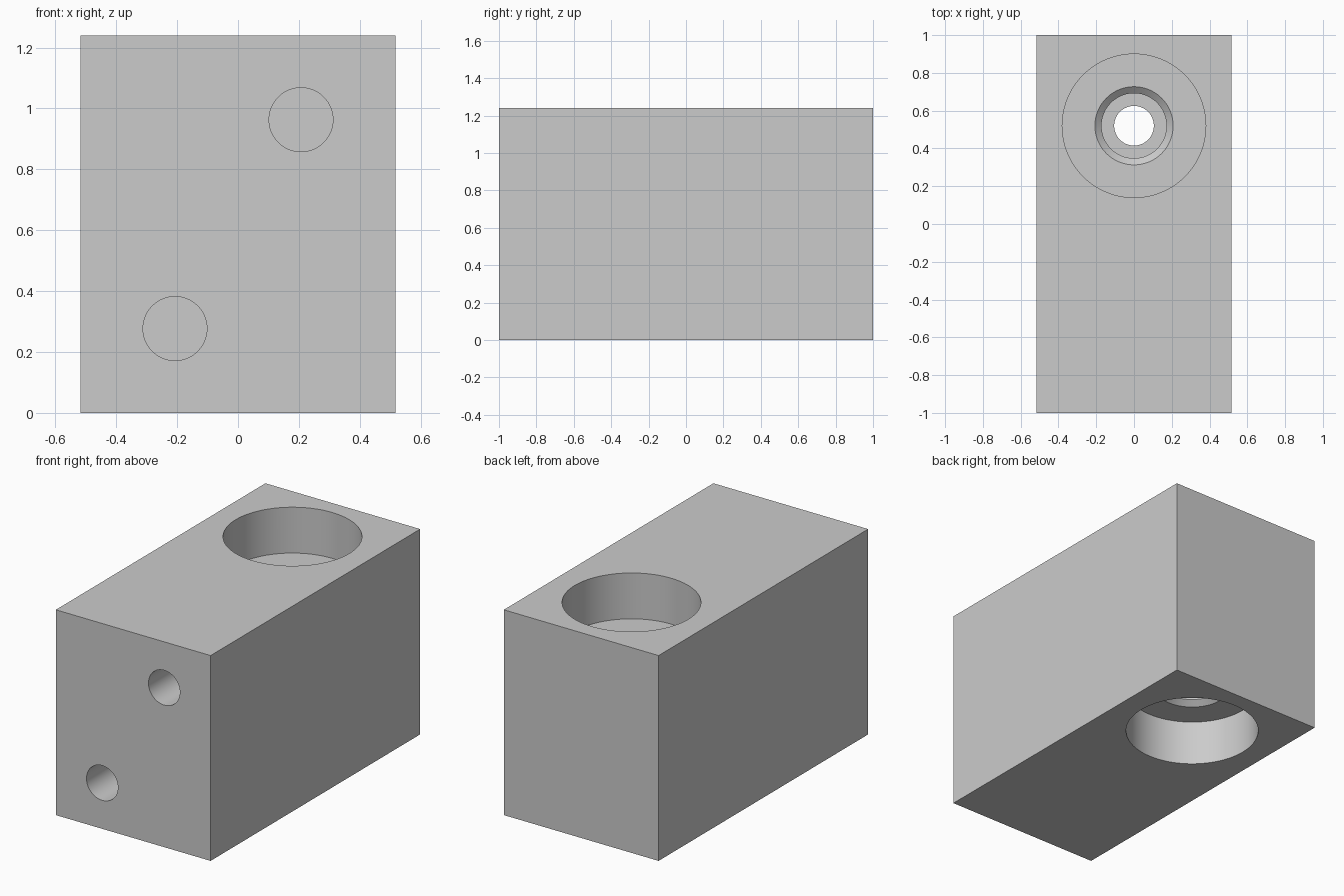
import bpy
import bmesh
from math import radians, tau
from mathutils import Matrix, Vector

cube = bpy.data.objects.get("Cube")
if cube:
    bpy.data.objects.remove(cube, do_unlink=True)

WIDTH, LENGTH, HEIGHT = 1.034, 2.0, 1.24
BORE_Y, BORE_DEPTH = 0.52, 0.277
SIDES = 96

grey = bpy.data.materials.new("plain grey")
grey.use_nodes = True
grey.diffuse_color = (0.6, 0.6, 0.6, 1)
grey.node_tree.nodes["Principled BSDF"].inputs["Base Color"].default_value = (0.6, 0.6, 0.6, 1)


def make_object(name, bm):
    bmesh.ops.recalc_face_normals(bm, faces=bm.faces)
    mesh = bpy.data.meshes.new(name)
    bm.to_mesh(mesh)
    bm.free()
    mesh.materials.append(grey)
    obj = bpy.data.objects.new(name, mesh)
    bpy.context.collection.objects.link(obj)
    return obj


def turned(name, profile, matrix):
    """Closed solid turned around z from (radius, z) points."""
    bm = bmesh.new()
    rings = []
    for r, z in profile:
        circle = bmesh.ops.create_circle(bm, segments=SIDES, radius=r,
                                         matrix=Matrix.Translation((0, 0, z)))
        rings.append(circle["verts"])
    for low, high in zip(rings, rings[1:]):
        for i in range(SIDES):
            j = (i + 1) % SIDES
            bm.faces.new((low[i], low[j], high[j], high[i]))
    bm.faces.new(rings[0])
    bm.faces.new(rings[-1])
    bm.transform(matrix)
    obj = make_object(name, bm)
    obj.hide_render = True
    return obj


# Solid block
bm = bmesh.new()
bmesh.ops.create_cube(bm, size=1)
bmesh.ops.scale(bm, vec=Vector((WIDTH, LENGTH, HEIGHT)), verts=bm.verts)
bmesh.ops.translate(bm, vec=Vector((0, 0, HEIGHT / 2)), verts=bm.verts)
block = make_object("valve_block", bm)

# Stepped bore: wide recess, chamfer, threaded port and narrow through hole, mirrored in height
step = BORE_DEPTH + 0.24
half = [(0.38, -0.1), (0.38, BORE_DEPTH), (0.207, BORE_DEPTH),
        (0.172, BORE_DEPTH + 0.03), (0.172, step), (0.105, step)]
profile = half + [(r, HEIGHT - z) for r, z in reversed(half)]
cutters = [turned("stepped_bore_cutter", profile, Matrix.Translation((0, BORE_Y, 0)))]

# Two blind holes in the front, diagonally opposite
for name, x, z in (("lower_hole_cutter", -0.207, BORE_DEPTH),
                   ("upper_hole_cutter", 0.207, HEIGHT - BORE_DEPTH)):
    place = Matrix.Translation((x, -LENGTH / 2, z)) @ Matrix.Rotation(radians(-90), 4, "X")
    cutters.append(turned(name, [(0.105, -0.1), (0.105, 0.6)], place))

# Cut everything and bake the result
bpy.context.view_layer.objects.active = block
for cutter in cutters:
    mod = block.modifiers.new(cutter.name, "BOOLEAN")
    mod.operation = "DIFFERENCE"
    mod.solver = "EXACT"
    mod.object = cutter
    bpy.ops.object.modifier_apply(modifier=mod.name)
for cutter in cutters:
    bpy.data.objects.remove(cutter, do_unlink=True)

bpy.ops.object.select_all(action="DESELECT")
block.select_set(True)
bpy.ops.object.shade_smooth_by_angle(angle=radians(20))
